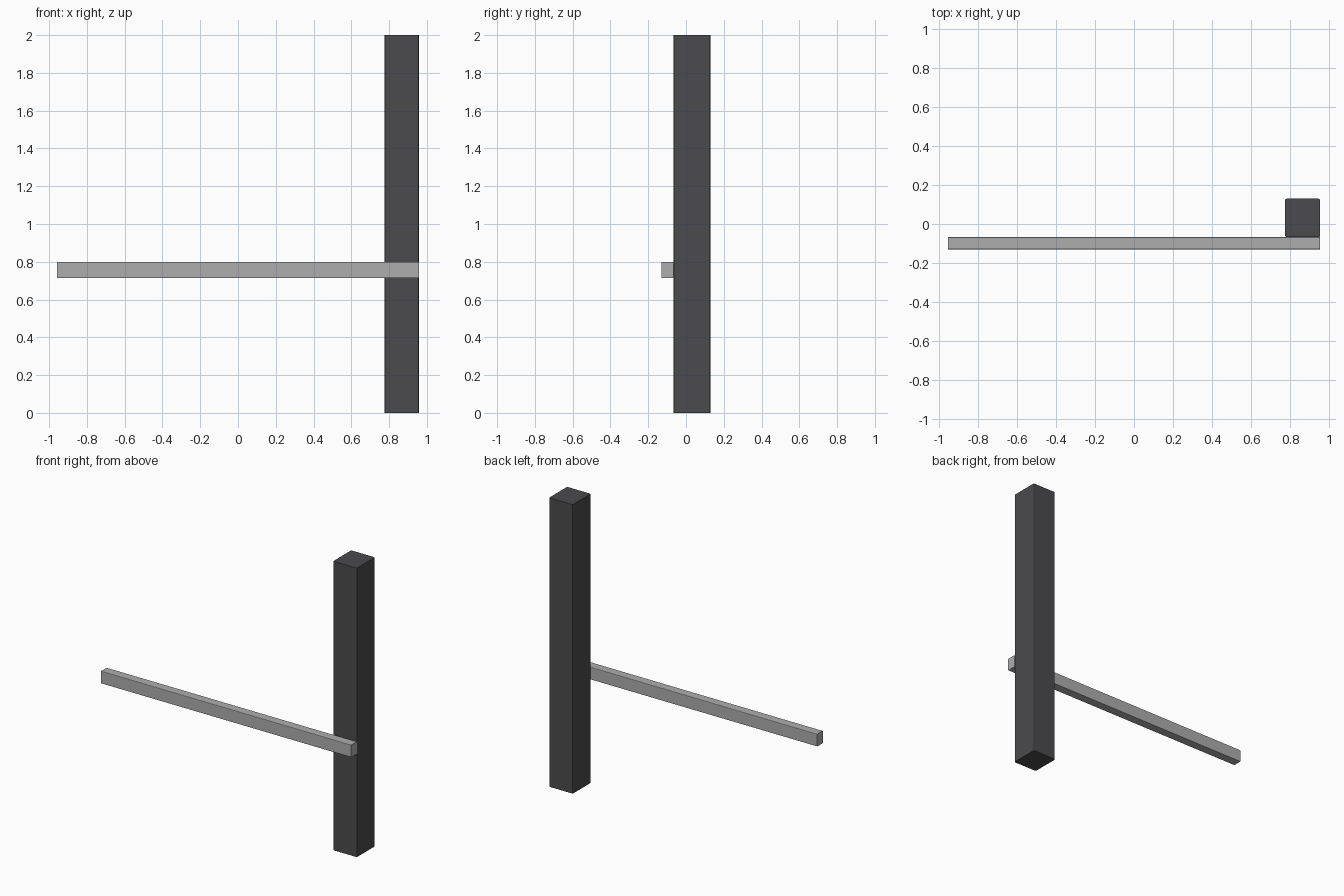
import bpy, bmesh
from mathutils import Vector

if "Cube" in bpy.data.objects:
    bpy.data.objects.remove(bpy.data.objects["Cube"])


def beam(name, lo, hi, axis, bevel, colour):
    """Box between two corners, with the edges along one axis slightly eased."""
    lo, hi = Vector(lo), Vector(hi)
    size, centre = hi - lo, (lo + hi) / 2
    bm = bmesh.new()
    bmesh.ops.create_cube(bm, size=1)
    bmesh.ops.scale(bm, vec=size, verts=bm.verts)
    long_edges = [e for e in bm.edges
                  if abs((e.verts[0].co - e.verts[1].co).normalized()[axis]) > 0.9]
    bmesh.ops.bevel(bm, geom=long_edges, offset=bevel, segments=2,
                    profile=0.5, affect='EDGES')
    mesh = bpy.data.meshes.new(name)
    bm.to_mesh(mesh)
    bm.free()
    obj = bpy.data.objects.new(name, mesh)
    obj.location = centre
    bpy.context.collection.objects.link(obj)
    mat = bpy.data.materials.new(name + "_colour")
    mat.diffuse_color = (*colour, 1)
    mat.use_nodes = True
    mat.node_tree.nodes["Principled BSDF"].inputs["Base Color"].default_value = mat.diffuse_color
    mesh.materials.append(mat)
    return obj


# Upright square post
beam("post", (0.776, -0.067, 0), (0.957, 0.13, 2), 2, 0.008, (0.07, 0.07, 0.075))
# Horizontal rail fixed to the front of the post
beam("rail", (-0.957, -0.13, 0.714), (0.957, -0.067, 0.80), 0, 0.004, (0.42, 0.42, 0.42))
